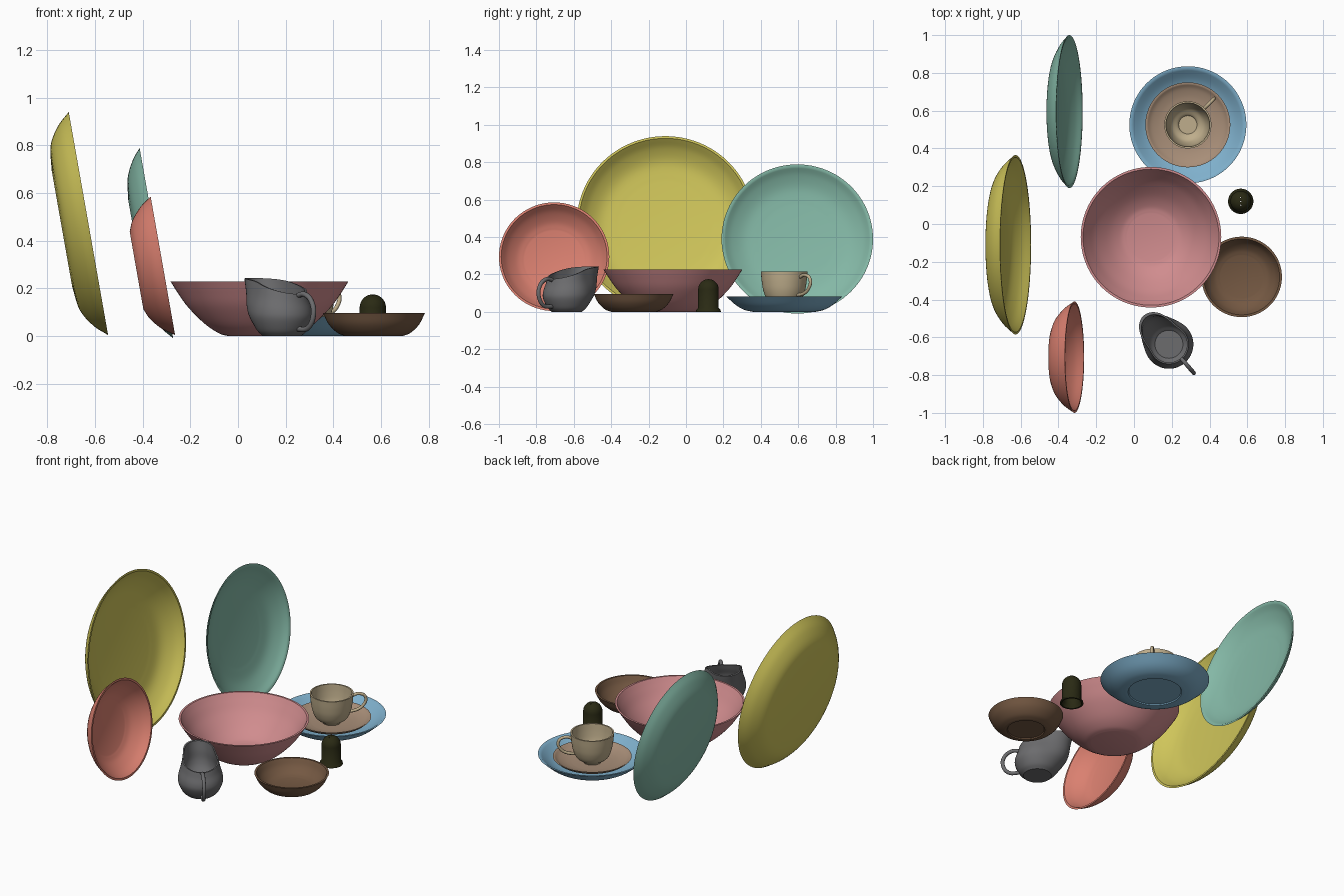
import bpy, bmesh, math
from math import sin, cos, pi, radians
from mathutils import Vector, Matrix

if "Cube" in bpy.data.objects:
    bpy.data.objects.remove(bpy.data.objects["Cube"])


def material(name, hex_code):
    def lin(c):
        return c / 12.92 if c < 0.04045 else ((c + 0.055) / 1.055) ** 2.4
    rgb = [lin(int(hex_code[i:i + 2], 16) / 255) for i in range(0, len(hex_code), 2)]
    m = bpy.data.materials.new(name)
    m.use_nodes = True
    m.diffuse_color = (*rgb, 1)
    m.node_tree.nodes["Principled BSDF"].inputs["Base Color"].default_value = (*rgb, 1)
    return m


yellow = material("yellow glaze", "CFC55A")
teal = material("teal glaze", "84B8A6")
coral = material("coral glaze", "DA8070")
pink = material("pink glaze", "D08C8E")
blue = material("blue glaze", "7FB0CC")
tan = material("tan glaze", "A88E78")
cream = material("cream glaze", "BFAE8C")
brown = material("brown glaze", "745842")
olive = material("dark olive glaze", "2A2A14")
grey = material("grey glaze", "6C6C6E")


def smooth(pts, steps=5):
    """Catmull-Rom curve through the points."""
    p = [Vector(q) for q in pts]
    p = [2 * p[0] - p[1]] + p + [2 * p[-1] - p[-2]]
    out = []
    for a, b, c, d in zip(p, p[1:], p[2:], p[3:]):
        for k in range(steps):
            t = k / steps
            out.append(0.5 * (2 * b + (c - a) * t + (2 * a - 5 * b + 4 * c - d) * t * t
                              + (3 * b - a - 3 * c + d) * t ** 3))
    return [tuple(v) for v in out] + [tuple(pts[-1])]


def finish(ob, mat):
    ob.data.materials.clear()
    ob.data.materials.append(mat)
    bpy.ops.object.select_all(action='DESELECT')
    ob.select_set(True)
    bpy.context.view_layer.objects.active = ob
    bpy.ops.object.shade_smooth_by_angle(angle=radians(40))
    return ob


def lathe(name, mat, profile, matrix, deform=None, n=72):
    """Revolve an (r, z) profile about z, then place it."""
    bm = bmesh.new()
    rings = []
    for r, z in profile:
        ring = []
        for k in range(n):
            a = 2 * pi * k / n
            rr, zz = deform(r, z, a) if deform else (r, z)
            ring.append(bm.verts.new((rr * cos(a), rr * sin(a), zz)))
        rings.append(ring)
    for lo, hi in zip(rings, rings[1:]):
        for k in range(n):
            j = (k + 1) % n
            bm.faces.new((lo[k], lo[j], hi[j], hi[k]))
    bmesh.ops.remove_doubles(bm, verts=bm.verts, dist=1e-5)
    bmesh.ops.recalc_face_normals(bm, faces=bm.faces)
    me = bpy.data.meshes.new(name)
    bm.to_mesh(me)
    bm.free()
    ob = bpy.data.objects.new(name, me)
    bpy.context.collection.objects.link(ob)
    ob.matrix_world = matrix
    return finish(ob, mat)


def dish(wall, thick=0.012, foot=True):
    """Closed profile of a dish: underside, outer wall, rim and inside."""
    r0, top = wall[0][0], wall[-1]
    outer = smooth(wall)
    inner = [(r * (1 - thick / top[0]), z + thick * (1 - z / top[1])) for r, z in reversed(outer)]
    base = [(0, 0)]
    if foot:
        base = [(0, 0.006), (r0 - 0.016, 0.006), (r0 - 0.012, 0)]
    return base + outer + inner + [(0, thick)]


def at(x, y, z=0, turn=0):
    return Matrix.Translation((x, y, z)) @ Matrix.Rotation(radians(turn), 4, 'Z')


def leaning(x, y, z, depth):
    """Stand a dish on edge, facing +x; (x, y, z) is the rim centre."""
    m = Matrix.Rotation(radians(80), 4, 'Y')
    return Matrix.Translation(Vector((x, y, z)) - m @ Vector((0, 0, depth))) @ m


def handle(name, mat, path, matrix, radius):
    cu = bpy.data.curves.new(name, 'CURVE')
    cu.dimensions = '3D'
    cu.bevel_depth = radius
    cu.bevel_resolution = 3
    cu.use_fill_caps = True
    pts = smooth(path)
    sp = cu.splines.new('POLY')
    sp.points.add(len(pts) - 1)
    for p, (x, z) in zip(sp.points, pts):
        p.co = (x, 0, z, 1)
    ob = bpy.data.objects.new(name, cu)
    bpy.context.collection.objects.link(ob)
    ob.matrix_world = matrix
    bpy.ops.object.select_all(action='DESELECT')
    ob.select_set(True)
    bpy.context.view_layer.objects.active = ob
    bpy.ops.object.convert(target='MESH')
    return finish(bpy.context.object, mat)


# Three dishes standing on edge
lathe("large_plate", yellow,
      dish([(0.25, 0), (0.35, 0.014), (0.424, 0.058), (0.475, 0.113)], foot=False),
      leaning(-0.627, -0.11, 0.472, 0.113), n=96)
lathe("medium_plate", teal,
      dish([(0.2, 0), (0.29, 0.014), (0.36, 0.048), (0.405, 0.085)], foot=False),
      leaning(-0.342, 0.595, 0.39, 0.085), n=96)
lathe("small_dish", coral,
      dish([(0.165, 0), (0.21, 0.02), (0.26, 0.063), (0.295, 0.112)]),
      leaning(-0.315, -0.705, 0.295, 0.112))

# Bowls on the table
lathe("serving_bowl", pink,
      dish([(0.13, 0), (0.17, 0.012), (0.23, 0.052), (0.3, 0.122), (0.345, 0.185), (0.372, 0.228)],
           foot=False),
      at(0.09, -0.07), n=96)
lathe("low_bowl", brown,
      dish([(0.12, 0), (0.155, 0.015), (0.19, 0.05), (0.213, 0.096)]), at(0.57, -0.28))

# Cup on two stacked saucers
cx, cy = 0.285, 0.525
lathe("under_plate", blue,
      dish([(0.165, 0), (0.21, 0.01), (0.255, 0.034), (0.31, 0.082)]), at(cx, cy))
lathe("saucer", tan,
      dish([(0.12, 0), (0.16, 0.008), (0.2, 0.024), (0.225, 0.044)], 0.009), at(cx, cy, 0.022))
lathe("cup", cream,
      dish([(0.052, 0), (0.06, 0.01), (0.092, 0.035), (0.111, 0.08), (0.12, 0.13), (0.125, 0.183)],
           0.009),
      at(cx, cy, 0.032))
handle("cup_handle", cream,
       [(0.115, 0.185), (0.15, 0.198), (0.188, 0.186), (0.198, 0.152), (0.175, 0.115),
        (0.14, 0.096), (0.1, 0.09)],
       at(cx, cy, 0, 45), 0.009)


# Cream jug: the rim tilts up and is drawn out to a spout on local +x
def pour(r, z, a):
    t = z / 0.21
    lip = max(0, cos(a)) ** 4 * t ** 1.4
    return r * (1 + 0.95 * lip), z * (1 + 0.16 * cos(a) * t)


jug_place = at(0.185, -0.637, 0, 131)
lathe("jug", grey,
      dish([(0.08, 0), (0.105, 0.025), (0.127, 0.075), (0.127, 0.115), (0.113, 0.165), (0.104, 0.21)],
           0.008, False),
      jug_place, pour)
handle("jug_handle", grey,
       [(-0.1, 0.17), (-0.14, 0.176), (-0.18, 0.155), (-0.201, 0.11), (-0.19, 0.06),
        (-0.155, 0.03), (-0.1, 0.03)],
       jug_place, 0.011)

# Domed shaker, hollow, with three pouring holes
wall = [(0.067, 0), (0.065, 0.01), (0.055, 0.022), (0.055, 0.12)]
dome = [(0.055 * cos(radians(a)), 0.12 + 0.055 * sin(radians(a))) for a in range(10, 91, 10)]
skin = wall + dome
hollow = [(r * 0.85, z * 0.95) for r, z in reversed(skin)]
shaker = lathe("shaker", olive, skin + hollow + skin[:1], at(0.565, 0.12), n=48)
for dy in (-0.02, 0, 0.02):
    bpy.ops.mesh.primitive_cylinder_add(vertices=12, radius=0.003, depth=0.1,
                                        location=(0.565, 0.12 + dy, 0.17))
    cutter = bpy.context.object
    cutter.name = "hole_cutter"
    cutter.hide_render = True
    mod = shaker.modifiers.new("hole", 'BOOLEAN')
    mod.operation = 'DIFFERENCE'
    mod.object = cutter
    bpy.context.view_layer.objects.active = shaker
    bpy.ops.object.modifier_apply(modifier=mod.name)
    bpy.data.objects.remove(cutter)
